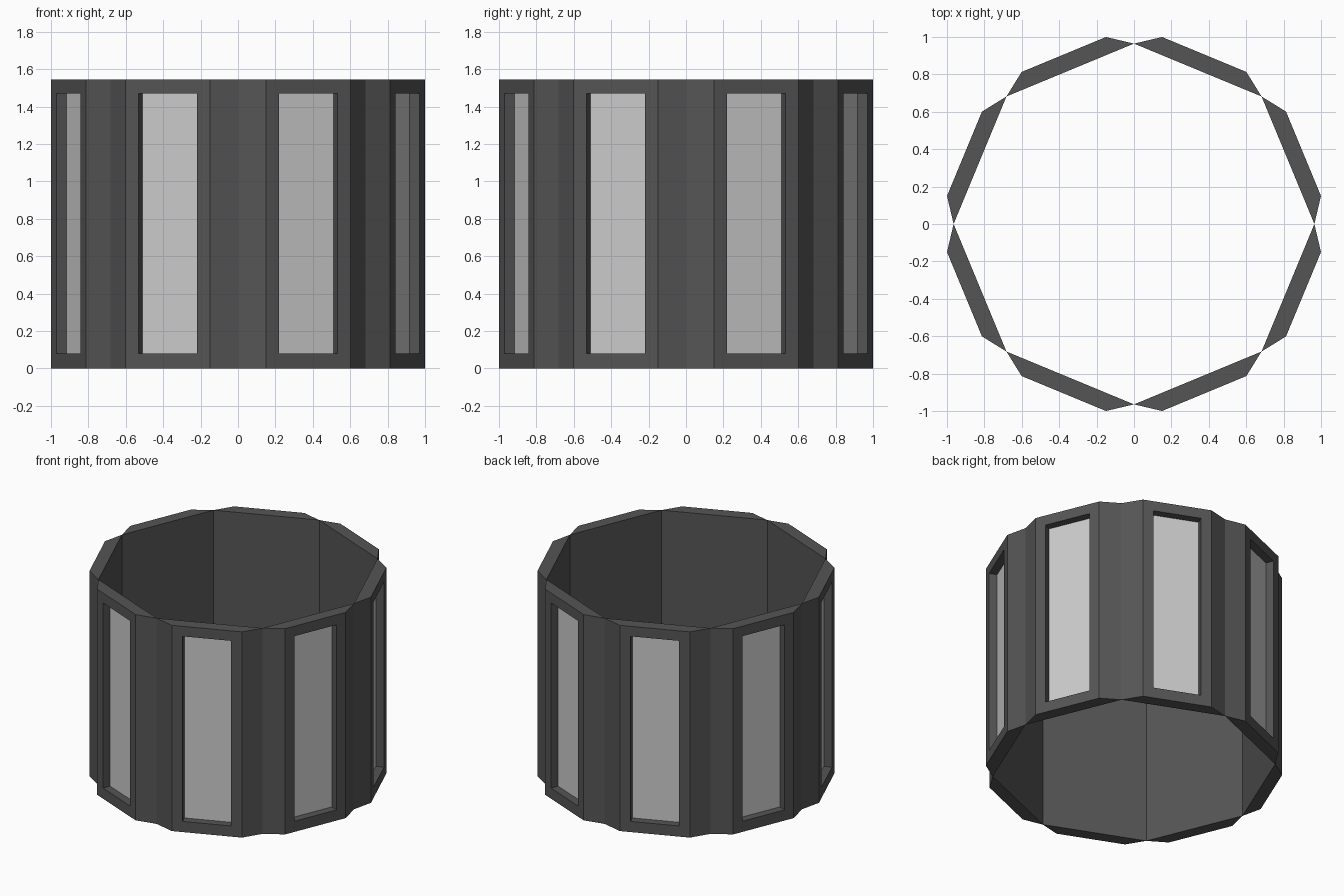
import bpy, bmesh, math
from mathutils import Matrix, Vector

if "Cube" in bpy.data.objects:
    bpy.data.objects.remove(bpy.data.objects["Cube"])

H = 1.545
R_IN, R_OUT = 0.891, 0.981      # inner / outer face distance from the axis
W_IN, W_OUT = 0.369, 0.244      # half widths of inner / outer faces
W_WIN, Z0, Z1, DEPTH = 0.17, 0.08, 1.47, 0.058


def material(name, v):
    m = bpy.data.materials.new(name)
    m.diffuse_color = (v, v, v, 1)
    m.use_nodes = True
    m.node_tree.nodes["Principled BSDF"].inputs["Base Color"].default_value = m.diffuse_color
    return m


frame_mat = material("dark_frame", 0.09)
pane_mat = material("light_pane", 0.55)


def rect(bm, w, d, z0, z1):
    return [bm.verts.new((x, -d, z)) for x, z in ((-w, z0), (w, z0), (w, z1), (-w, z1))]


def band(bm, a, b):
    for i in range(4):
        j = (i + 1) % 4
        bm.faces.new((a[i], a[j], b[j], b[i]))


def add(name, bm, mat, angle):
    mesh = bpy.data.meshes.new(name)
    bm.to_mesh(mesh)
    bm.free()
    mesh.materials.append(mat)
    ob = bpy.data.objects.new(name, mesh)
    ob.rotation_euler.z = angle
    bpy.context.collection.objects.link(ob)


for k in range(8):
    angle = math.radians(22.5 + 45 * k)
    # Tapered wall segment with a recessed window opening
    bm = bmesh.new()
    back = rect(bm, W_IN, R_IN, 0, H)
    front = rect(bm, W_OUT, R_OUT, 0, H)
    rim = rect(bm, W_WIN, R_OUT, Z0, Z1)
    seat = rect(bm, W_WIN, R_OUT - DEPTH, Z0, Z1)
    bm.faces.new(back[::-1])
    band(bm, back, front)
    band(bm, front, rim)
    band(bm, rim, seat)
    bmesh.ops.recalc_face_normals(bm, faces=bm.faces)
    # keep the outside pointing outwards: the inner wall must face the axis (+y)
    bm.faces.ensure_lookup_table()
    bm.normal_update()
    if bm.faces[0].normal.y < 0:
        bmesh.ops.reverse_faces(bm, faces=bm.faces)
    add(f"wall_segment_{k + 1}", bm, frame_mat, angle)

    # Light pane at the back of the recess
    bm = bmesh.new()
    bm.faces.new(rect(bm, W_WIN, R_OUT - DEPTH, Z0, Z1))
    add(f"window_pane_{k + 1}", bm, pane_mat, angle)
